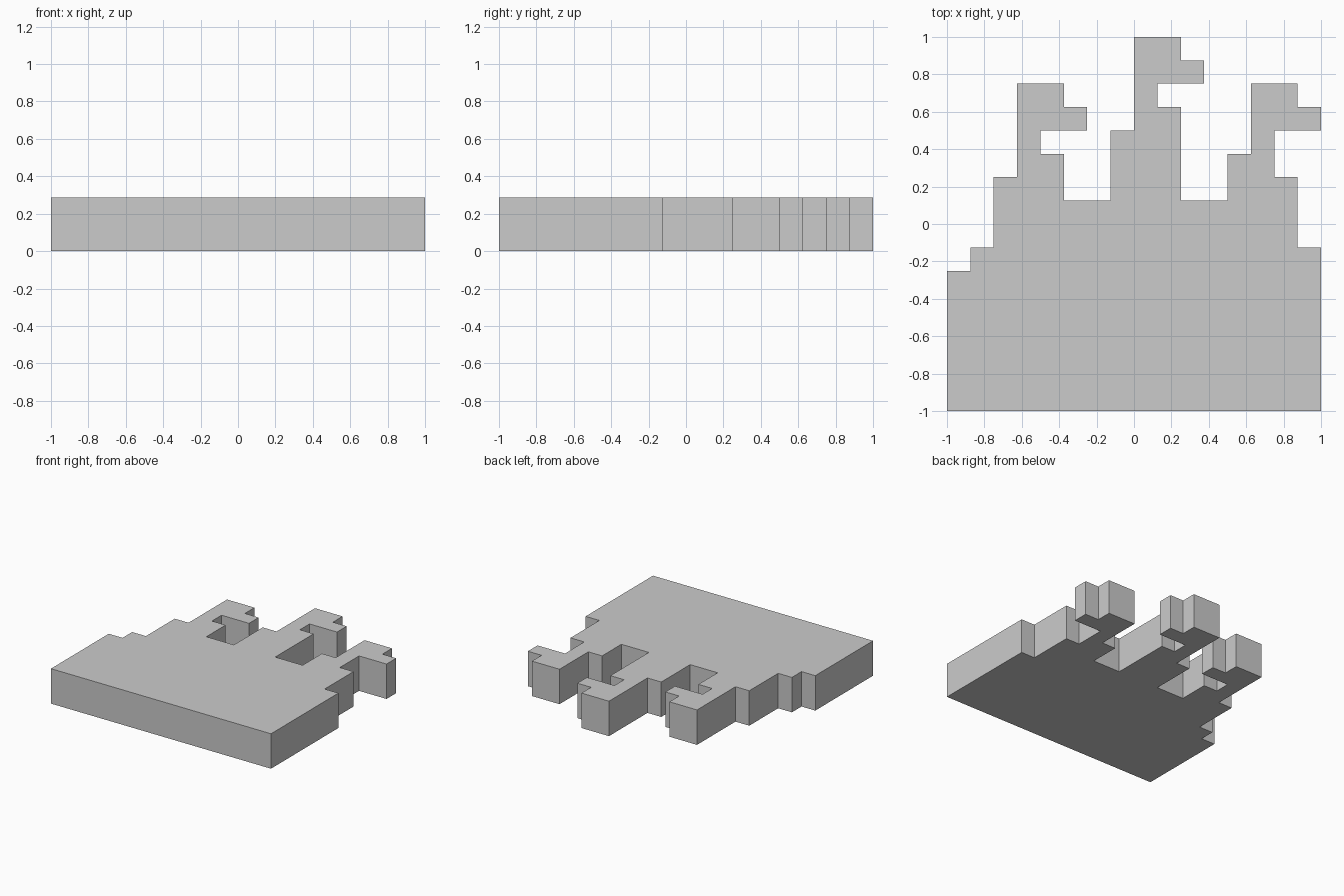
import bpy, bmesh

if "Cube" in bpy.data.objects:
    bpy.data.objects.remove(bpy.data.objects["Cube"])

CELL = 0.125     # the outline sits on a 16 x 16 grid
HEIGHT = 0.287

# Stepped outline in grid cells, counter-clockwise from the front left corner
base = [(-8, -8), (8, -8), (8, -1), (7, -1)]
right_prong = [(7, 2), (6, 2), (6, 4), (8, 4), (8, 5), (7, 5), (7, 6), (5, 6), (5, 3), (4, 3), (4, 1)]
middle_prong = [(2, 1), (2, 5), (1, 5), (1, 6), (3, 6), (3, 7), (2, 7), (2, 8), (0, 8), (0, 4), (-1, 4), (-1, 1)]
left_prong = [(-3, 1), (-3, 3), (-4, 3), (-4, 4), (-2, 4), (-2, 5), (-3, 5), (-3, 6), (-5, 6), (-5, 2), (-6, 2)]
left_steps = [(-6, -1), (-7, -1), (-7, -2), (-8, -2)]
outline = base + right_prong + middle_prong + left_prong + left_steps

# Plate: fill the outline and extrude it upwards
bm = bmesh.new()
face = bm.faces.new([bm.verts.new((x * CELL, y * CELL, 0)) for x, y in outline])
result = bmesh.ops.extrude_face_region(bm, geom=[face], use_keep_orig=True)
top = [v for v in result["geom"] if isinstance(v, bmesh.types.BMVert)]
bmesh.ops.translate(bm, verts=top, vec=(0, 0, HEIGHT))
bmesh.ops.recalc_face_normals(bm, faces=bm.faces)

mesh = bpy.data.meshes.new("stepped_wave_plate")
bm.to_mesh(mesh)
bm.free()
bpy.context.collection.objects.link(bpy.data.objects.new("stepped_wave_plate", mesh))
